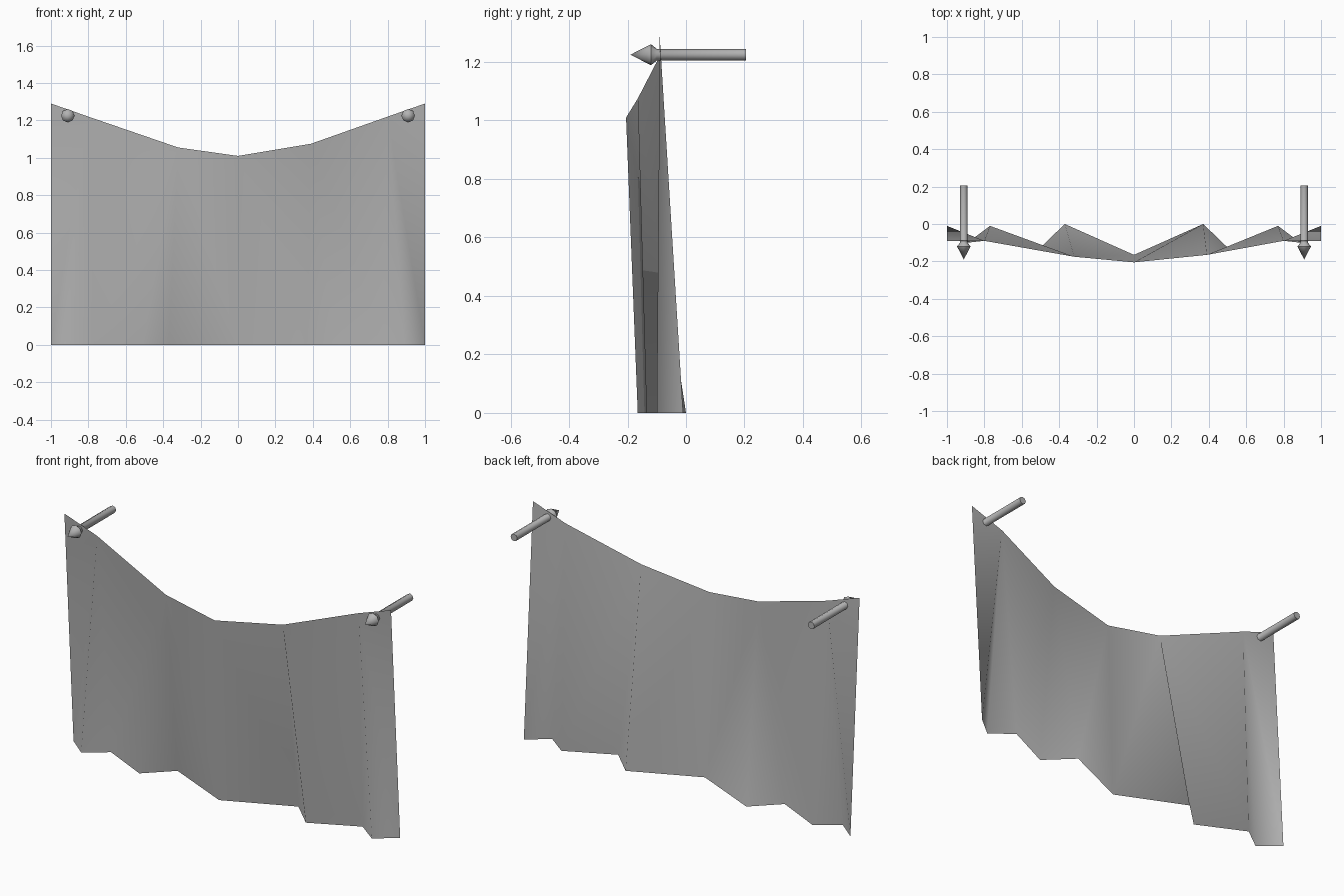
import bpy, bmesh, math
from mathutils import Vector

cube = bpy.data.objects.get("Cube")
if cube:
    bpy.data.objects.remove(cube, do_unlink=True)

GREY = (0.45, 0.45, 0.45, 1)
grey = bpy.data.materials.new("plain grey")
grey.use_nodes = True
grey.diffuse_color = GREY
grey.node_tree.nodes["Principled BSDF"].inputs["Base Color"].default_value = GREY


def finish(bm, name):
    """Turn a bmesh into a named smooth grey object."""
    mesh = bpy.data.meshes.new(name)
    bm.to_mesh(mesh)
    bm.free()
    mesh.materials.append(grey)
    obj = bpy.data.objects.new(name, mesh)
    bpy.context.collection.objects.link(obj)
    return obj


# Hanging cloth: a sagging top edge joined to a pleated hem
top = [(-1, -.09, 1.29), (-.8, -.09, 1.22), (-.32, -.175, 1.055), (0, -.205, 1.01),
       (.39, -.165, 1.075), (.8, -.09, 1.22), (1, -.09, 1.29)]
half_hem = [(.37, 0), (.51, -.135), (.77, -.01), (.89, -.1), (1, -.01)]
hem = [(-x, y) for x, y in reversed(half_hem)] + [(0, -.165)] + half_hem

bm = bmesh.new()
t = [bm.verts.new(p) for p in top]
h = [bm.verts.new((x, y, 0)) for x, y in hem]
# Walk both edges from left to right: T steps the top, H steps the hem
i = j = 0
for step in "THHTHHHTHTHHTHHT":
    if step == "T":
        bm.faces.new((t[i], h[j], t[i + 1]))
        i += 1
    else:
        bm.faces.new((t[i], h[j], h[j + 1]))
        j += 1
cloth = finish(bm, "hanging_cloth")
for p in cloth.data.polygons:
    p.use_smooth = True


# Pointed pins through the upper corners, turned round the y axis
def pin(name, x):
    profile = [(0, .205), (.02, .205), (.02, -.1), (.036, -.12), (0, -.19)]
    bm = bmesh.new()
    verts = [bm.verts.new((r, y, 0)) for r, y in profile]
    edges = [bm.edges.new(pair) for pair in zip(verts, verts[1:])]
    bmesh.ops.spin(bm, geom=verts + edges, cent=(0, 0, 0), axis=(0, 1, 0),
                   angle=math.tau, steps=8, use_merge=True)
    bmesh.ops.remove_doubles(bm, verts=bm.verts, dist=.0005)
    bmesh.ops.recalc_face_normals(bm, faces=bm.faces)
    bmesh.ops.translate(bm, verts=bm.verts, vec=Vector((x, 0, 1.225)))
    obj = finish(bm, name)
    bpy.ops.object.select_all(action="DESELECT")
    obj.select_set(True)
    bpy.context.view_layer.objects.active = obj
    bpy.ops.object.shade_smooth_by_angle(angle=math.radians(50))


pin("right_pin", -.91)
pin("left_pin", .91)
